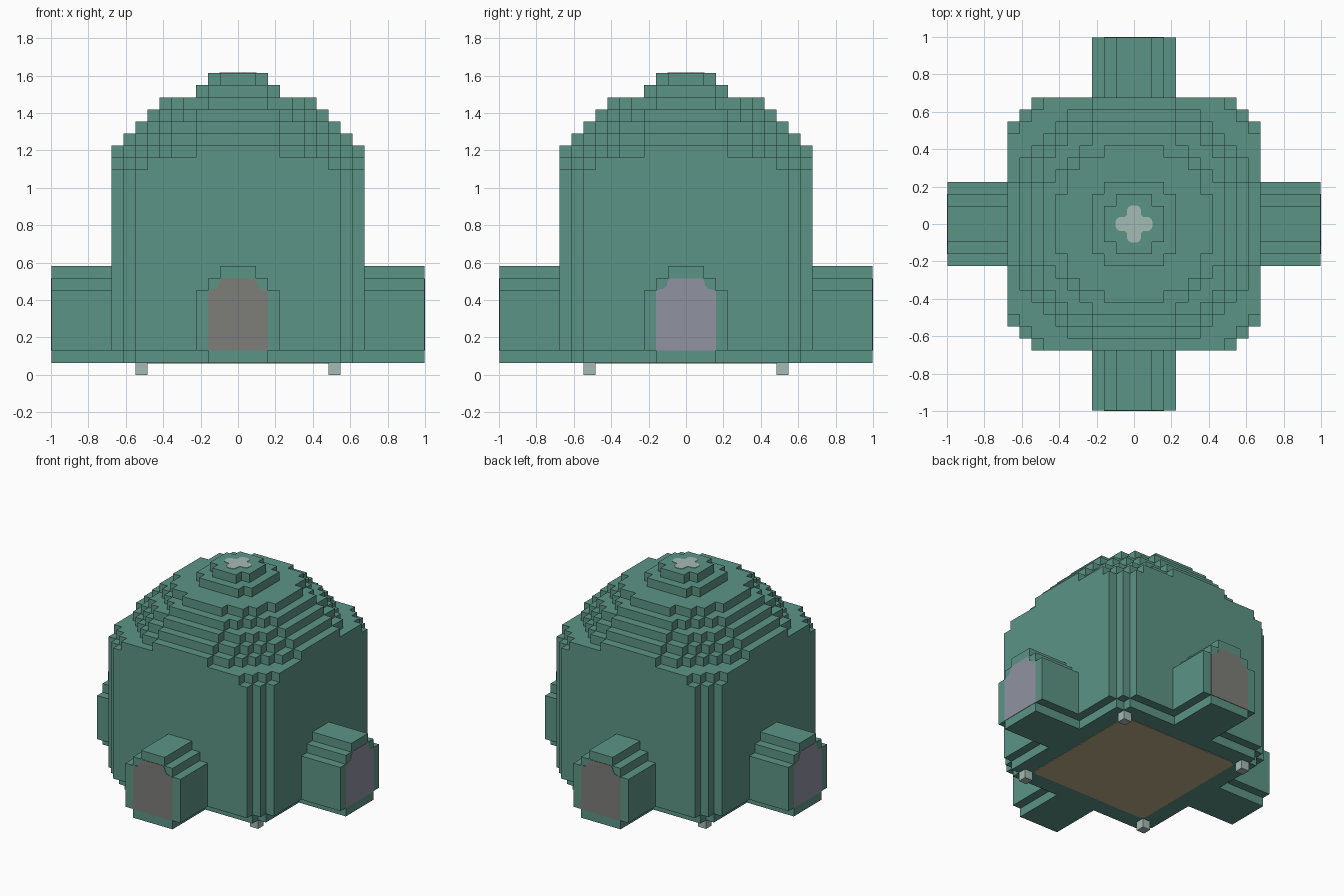
import bpy, bmesh, math
from mathutils import Matrix, Vector

V = 2 / 31          # edge of one building block
SKIN = 0.05         # thickness of painted plates, in blocks

if "Cube" in bpy.data.objects:
    bpy.data.objects.remove(bpy.data.objects["Cube"])


def material(name, rgb):
    lin = [((c / 255 + 0.055) / 1.055) ** 2.4 for c in rgb] + [1]
    m = bpy.data.materials.new(name)
    m.use_nodes = True
    m.diffuse_color = lin
    m.node_tree.nodes["Principled BSDF"].inputs["Base Color"].default_value = lin
    return m


TEAL = material("teal shell", (92, 148, 134))
PALE = material("pale stone", (164, 187, 178))
GREY = material("warm grey door", (125, 126, 121))
LILAC = material("lilac grey door", (144, 147, 160))
TAN = material("tan floor", (187, 174, 135))


def mirrored(right):
    """Close a right-hand outline (bottom to top) with its mirror image."""
    return right + [(-x, y) for x, y in reversed(right)]


def rows(bands):
    """Stepped outline from (low, high, half_width) bands."""
    return mirrored([p for lo, hi, w in bands for p in ((w, lo), (w, hi))])


def disc(radius, limit):
    """Blocky disc outline, clipped to a square."""
    bands = []
    for j in range(-limit, limit + 1):
        inside = [i for i in range(limit + 1) if math.hypot(i, j) <= radius]
        if inside:
            bands.append((j - 0.5, j + 0.5, inside[-1] + 0.5))
    return rows(bands)


def prism(bm, outline, lo, hi):
    pts = [p for k, p in enumerate(outline) if p != outline[k - 1]]
    face = bm.faces.new([bm.verts.new((x, y, lo)) for x, y in pts])
    out = bmesh.ops.extrude_face_region(bm, geom=[face])["geom"]
    top = [g for g in out if isinstance(g, bmesh.types.BMVert)]
    bmesh.ops.translate(bm, verts=top, vec=(0, 0, hi - lo))


def build(name, mat, prisms, matrix=Matrix()):
    bm = bmesh.new()
    for p in prisms:
        prism(bm, *p)
    bmesh.ops.dissolve_limit(bm, angle_limit=0.01, verts=bm.verts, edges=bm.edges)
    bmesh.ops.recalc_face_normals(bm, faces=bm.faces)
    bm.transform(Matrix.Scale(V, 4) @ matrix)
    mesh = bpy.data.meshes.new(name)
    bm.to_mesh(mesh)
    bm.free()
    mesh.materials.append(mat)
    obj = bpy.data.objects.new(name, mesh)
    bpy.context.collection.objects.link(obj)
    return obj


# Main walls with an inset footing
build("footing", TEAL, [(disc(12.1, 9), 1, 2)])
build("walls", TEAL, [(disc(12.9, 10), 2, 17)])

# Stepped dome
tiers = [(disc(12.25, 10), 17, 18)]
for z, half in zip(range(18, 25), (10, 9, 8, 7, 6, 3, 2)):
    tiers.append((disc(half + 0.625, half), z, z + 1))
build("dome_tiers", TEAL, tiers)

# Crossing tunnels and their painted doors
arch = rows([(1, 2, 2.5), (2, 7, 3.5), (7, 8, 2.5), (8, 9, 1.5)])
door = mirrored([(2.5, 2), (2.5, 6.9), (2.25, 7.05), (1.8, 7.15),
                 (1.6, 7.4), (1.5, 7.8), (1.3, 8)])
upright = Matrix.Rotation(math.pi / 2, 4, "X")
end = 15.5 - SKIN
for k, side in enumerate(("front", "left", "back", "right")):
    turn = Matrix.Rotation(k * math.pi / 2, 4, "Z") @ upright
    build(side + "_tunnel", TEAL, [(arch, 9, end)], turn)
    build(side + "_door", LILAC if k % 2 else GREY, [(door, end, end + SKIN)], turn)

# Pale rounded cross on the crown
lobes = []
for k in range(4):
    spin = Matrix.Rotation(k * math.pi / 2, 2)
    for x, y in ((0.75, -0.6), (1.2, -0.6), (1.5, -0.35), (1.55, 0),
                 (1.5, 0.35), (1.2, 0.6), (0.75, 0.6)):
        lobes.append(tuple(spin @ Vector((x, y))))
build("crown_cross", PALE, [(lobes, 25, 25 + SKIN)])

# Floor panel underneath
floor = mirrored([(7.1, -7.5), (7.5, -7.1), (7.5, 7.1), (7.1, 7.5)])
build("floor_panel", TAN, [(floor, 1 - SKIN, 1)])

# Four corner feet
foot = rows([(-0.5, 0.5, 0.5)])
for yn, y in (("front", -8), ("back", 8)):
    for xn, x in (("left", 8), ("right", -8)):
        build(f"{yn}_{xn}_foot", PALE, [(foot, 0, 1)], Matrix.Translation((x, y, 0)))
